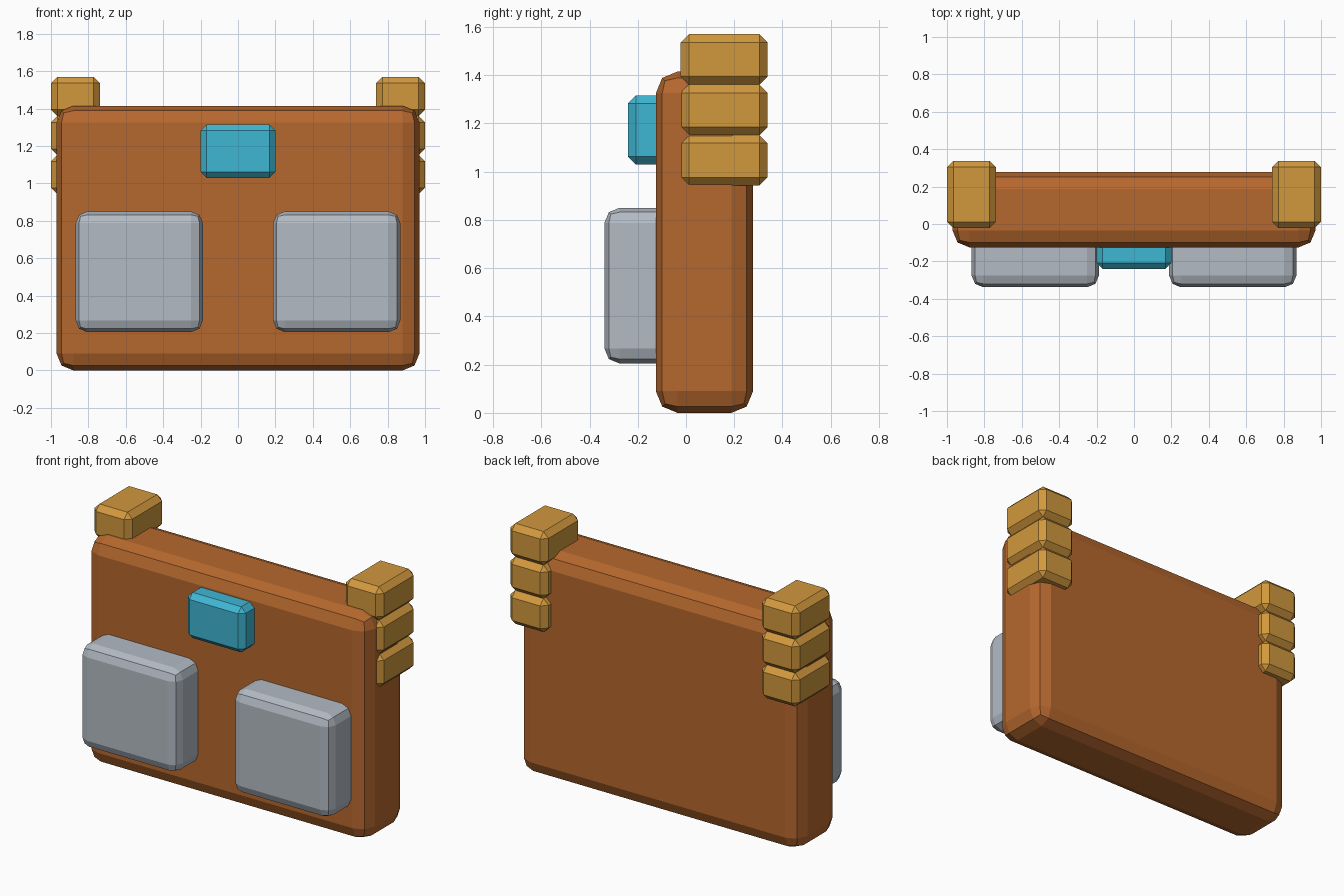
import bpy
import bmesh

if "Cube" in bpy.data.objects:
    bpy.data.objects.remove(bpy.data.objects["Cube"])


def srgb(r, g, b):
    def lin(c):
        c /= 255
        return c / 12.92 if c <= 0.04045 else ((c + 0.055) / 1.055) ** 2.4
    return (lin(r), lin(g), lin(b), 1.0)


def material(name, rgb):
    m = bpy.data.materials.new(name)
    m.diffuse_color = srgb(*rgb)
    m.use_nodes = True
    m.node_tree.nodes["Principled BSDF"].inputs["Base Color"].default_value = m.diffuse_color
    return m


BROWN = material("brown leather", (182, 104, 46))
GOLD = material("golden tan", (209, 152, 61))
GREY = material("light grey", (179, 187, 196))
CYAN = material("cyan", (63, 183, 211))


def block(name, mat, x, y, z, bevel, segments):
    """Bevelled box between the given (min, max) extents."""
    bm = bmesh.new()
    bmesh.ops.create_cube(bm, size=1)
    for v in bm.verts:
        for i, (lo, hi) in enumerate((x, y, z)):
            v.co[i] = hi if v.co[i] > 0 else lo
    bmesh.ops.bevel(bm, geom=bm.edges[:], offset=bevel, segments=segments,
                    profile=0.5, affect='EDGES')
    bmesh.ops.recalc_face_normals(bm, faces=bm.faces[:])
    mesh = bpy.data.meshes.new(name)
    bm.to_mesh(mesh)
    bm.free()
    mesh.materials.append(mat)
    obj = bpy.data.objects.new(name, mesh)
    bpy.context.collection.objects.link(obj)
    return obj


# Main slab and the small plate on its front
block("body", BROWN, (-0.97, 0.97), (-0.125, 0.278), (0, 1.415), 0.09, 2)
block("front_plate", CYAN, (-0.2, 0.2), (-0.24, -0.05), (1.03, 1.315), 0.032, 1)

for side, s in (("left", -1), ("right", 1)):
    # Front pouches
    block(side + "_pouch", GREY, sorted((s * 0.188, s * 0.868)),
          (-0.338, -0.02), (0.205, 0.85), 0.062, 2)
    # Stacked corner blocks
    for i in range(3):
        z = 0.942 + i * 0.209
        block(f"{side}_corner_block_{i + 1}", GOLD, sorted((s * 0.738, s)),
              (-0.022, 0.338), (z, z + 0.21), 0.034, 1)
